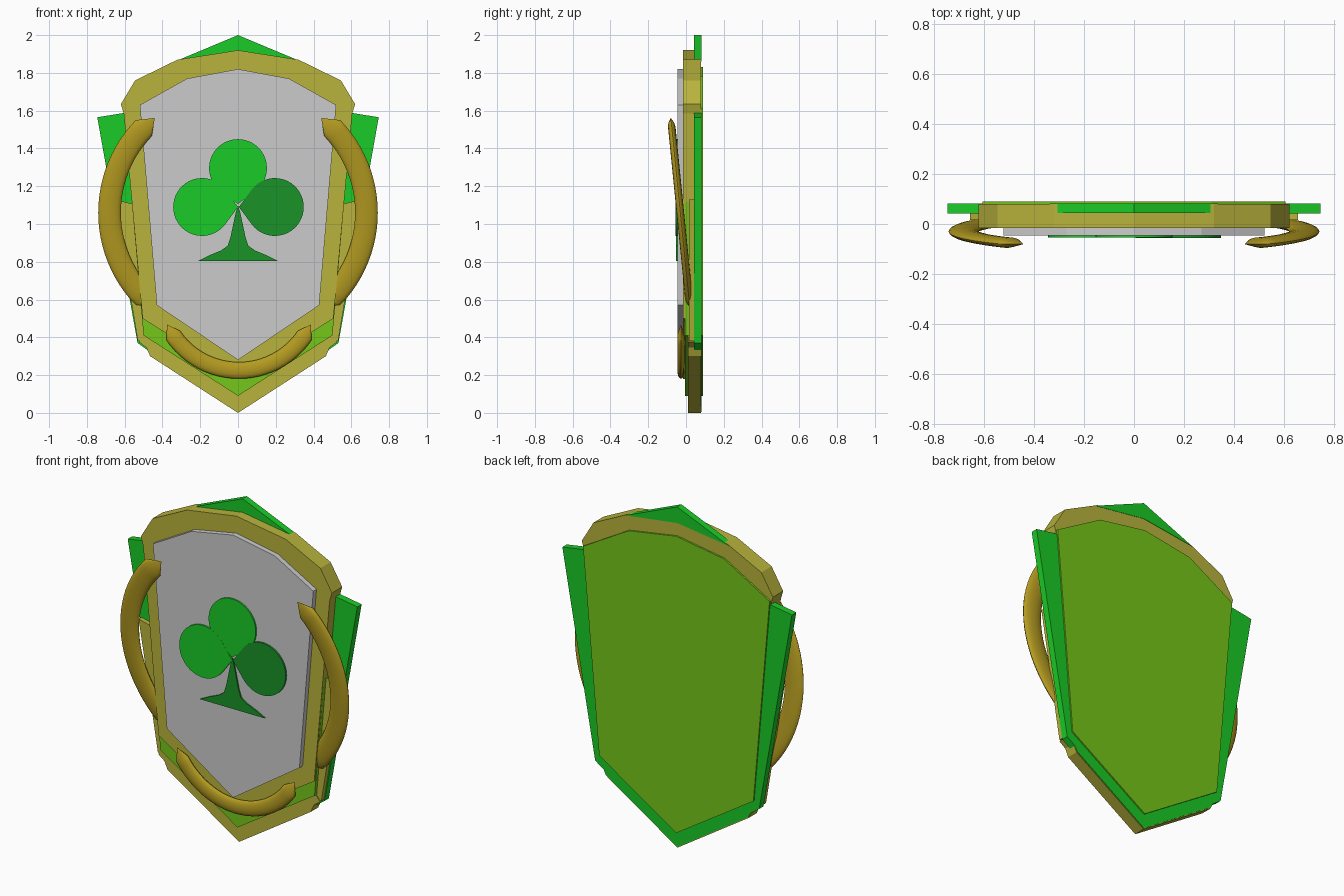
import bpy, bmesh
from math import sin, cos, pi, radians

if "Cube" in bpy.data.objects:
    bpy.data.objects.remove(bpy.data.objects["Cube"])


def material(name, rgb):
    m = bpy.data.materials.new(name)
    m.diffuse_color = (*rgb, 1)
    m.use_nodes = True
    m.node_tree.nodes["Principled BSDF"].inputs["Base Color"].default_value = m.diffuse_color
    return m


GREEN = material("green", (0.01, 0.60, 0.02))
DARK = material("dark_green", (0.01, 0.29, 0.02))
OLIVE = material("yellow_green", (0.18, 0.57, 0.01))
GOLD = material("frame_gold", (0.48, 0.45, 0.045))
HORN = material("horn_gold", (0.46, 0.33, 0.015))


def finish(name, bm, mat):
    bmesh.ops.recalc_face_normals(bm, faces=bm.faces)
    me = bpy.data.meshes.new(name)
    bm.to_mesh(me)
    bm.free()
    ob = bpy.data.objects.new(name, me)
    bpy.context.collection.objects.link(ob)
    if mat:
        me.materials.append(mat)
    return ob


def prism(name, outline, y0, y1, mat=None):
    """Extrude an (x, z) outline from y0 to y1."""
    bm = bmesh.new()
    f = bm.faces.new([bm.verts.new((x, y0, z)) for x, z in outline])
    ext = bmesh.ops.extrude_face_region(bm, geom=[f], use_keep_orig=True)["geom"]
    for v in ext:
        if isinstance(v, bmesh.types.BMVert):
            v.co.y = y1
    return finish(name, bm, mat)


def sym(half):
    """Complete a right-hand half outline with its mirror image."""
    return half + [(-x, z) for x, z in reversed(half) if x > 0]


def band(outer, inner):
    """U-shaped outline between two half outlines."""
    return sym(outer) + sym(inner)[::-1]


def horn(name, cx, cz, R, w, t, mid, half, cap, y, tilt):
    """Flattened arc tube with conical tips; angles in degrees."""
    n, seg = 24, 16
    bm = bmesh.new()

    def point(a, r, dy):
        z = cz + r * sin(a)
        return bm.verts.new((cx + r * cos(a), y + dy - tilt * (z - cz), z))

    rings = []
    for i in range(n + 1):
        a = radians(mid - half + 2 * half * i / n)
        rings.append([point(a, R + w * cos(2 * pi * k / seg), t * sin(2 * pi * k / seg))
                      for k in range(seg)])
    for r0, r1 in zip(rings, rings[1:]):
        for k in range(seg):
            j = (k + 1) % seg
            bm.faces.new((r0[k], r0[j], r1[j], r1[k]))
    for ring, s in ((rings[0], -1), (rings[-1], 1)):
        tip = point(radians(mid + s * (half + cap)), R, 0)
        for k in range(seg):
            bm.faces.new((ring[k], ring[(k + 1) % seg], tip))
    ob = finish(name, bm, HORN)
    bpy.ops.object.select_all(action='DESELECT')
    bpy.context.view_layer.objects.active = ob
    ob.select_set(True)
    bpy.ops.object.shade_smooth_by_angle(angle=radians(35))


# Layered shield body
prism("face_plate", sym([(0, 1.82), (0.27, 1.77), (0.52, 1.63), (0.43, 0.57), (0, 0.28)]),
      -0.045, 0.0)
prism("shield_frame", sym([(0, 1.92), (0.32, 1.87), (0.545, 1.76), (0.62, 1.635),
                           (0.605, 1.585), (0.505, 0.5), (0, 0.18)]), -0.015, 0.08, GOLD)
prism("back_plate", sym([(0, 1.83), (0.31, 1.78), (0.605, 1.61), (0.5, 0.41), (0, 0.09)]),
      -0.005, 0.09, OLIVE)

# Gold lower point and side flanges
prism("lower_point", band([(0.525, 0.375), (0.485, 0.345), (0.465, 0.30), (0, 0)],
                          [(0.49, 0.42), (0, 0.10)]), 0.01, 0.079, GOLD)
for side, s in (("left", -1), ("right", 1)):
    prism(side + "_flange", [(s * x, z) for x, z in
          [(0.55, 1.105), (0.655, 1.13), (0.53, 0.38), (0.48, 0.38)]], 0.015, 0.046, GOLD)

# Green backing: wings, lower point and crest
prism("green_wings", band([(0.745, 1.565), (0.532, 0.37), (0.475, 0.33), (0.463, 0.305), (0, 0.005)],
                          [(0.59, 1.59), (0.49, 0.42), (0, 0.10)]), 0.042, 0.082, GREEN)
prism("green_crest", sym([(0, 2.0), (0.335, 1.86), (0, 1.905)]), 0.043, 0.082, GREEN)

# Side horns lean outwards at the top; front horn lies across the point
for side, s in (("left", -1), ("right", 1)):
    horn(side + "_horn", s * 0.035, 1.06, s * 0.645, 0.06, 0.02, 0, 44, 7, -0.03, 0.1)
horn("lower_horn", 0.005, 0.645, 0.42, 0.044, 0.019, -90, 56, 9, -0.027, 0)


# Three-leaf emblem: each leaf is a disc drawn to a point
def leaf(name, cx, cz, direction, y0, mat, r=0.153, reach=0.19):
    open_a = 36
    pts = [(cx + reach * cos(radians(direction)), cz + reach * sin(radians(direction)))]
    for i in range(37):
        a = radians(direction + open_a + (360 - 2 * open_a) * i / 36)
        pts.append((cx + r * cos(a), cz + r * sin(a)))
    prism(name, pts, y0, -0.04, mat)


leaf("top_leaf", 0, 1.296, -90, -0.054, GREEN)
leaf("left_leaf", -0.19, 1.09, 0, -0.0545, GREEN)
leaf("right_leaf", 0.195, 1.09, 180, -0.055, DARK)
prism("emblem_stem", sym([(0, 1.1), (0.012, 1.06), (0.04, 0.93), (0.055, 0.885), (0.09, 0.86),
                          (0.15, 0.835), (0.21, 0.805)]), -0.0535, -0.04, DARK)
